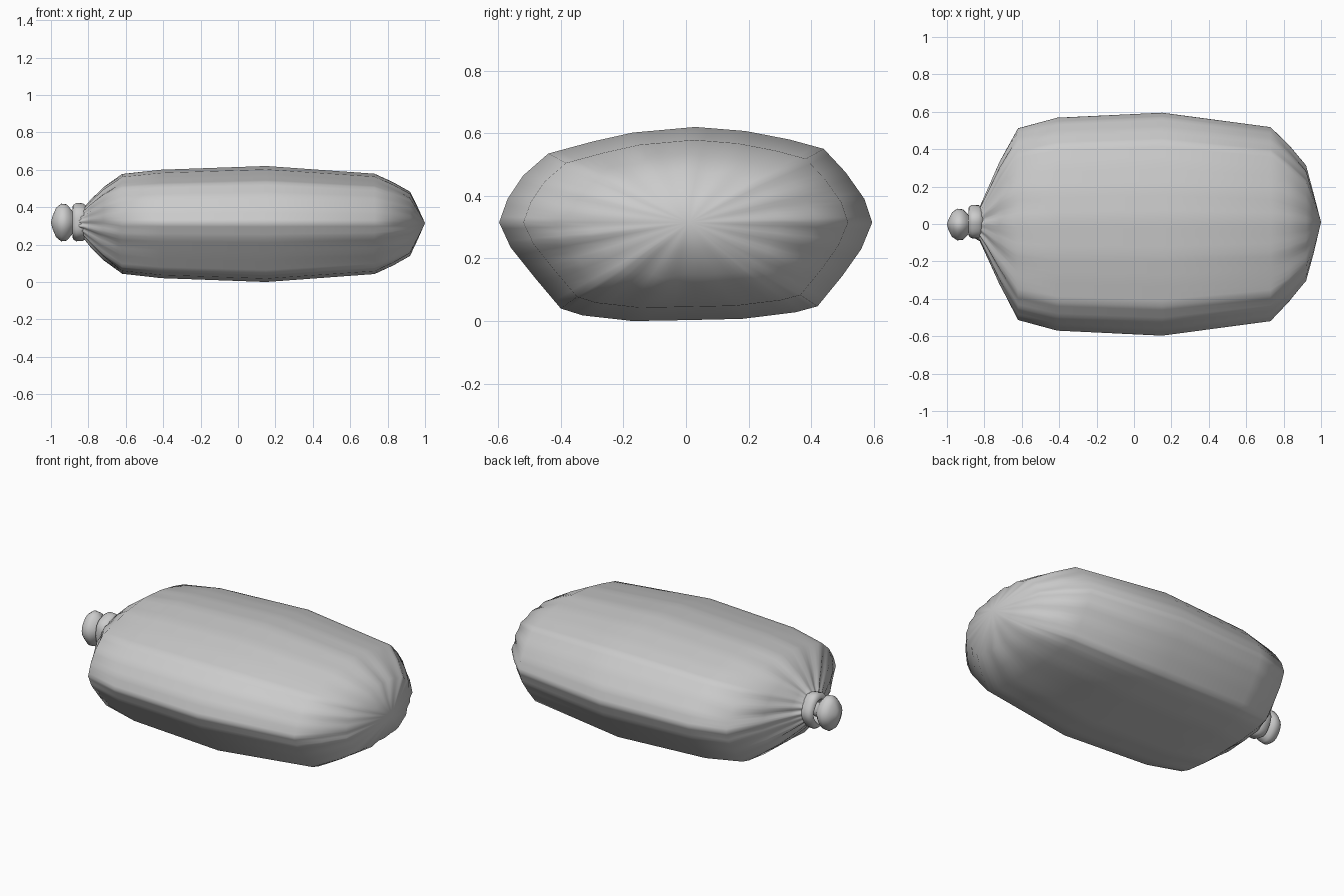
import bpy, bmesh, math
from math import sin, cos, pi

if "Cube" in bpy.data.objects:
    bpy.data.objects.remove(bpy.data.objects["Cube"])

CZ = 0.315  # height of the long axis


def loft(name, rings, caps=True):
    """Skin a list of equal-length point rings; a one-point ring becomes a pole."""
    bm = bmesh.new()
    vs = [[bm.verts.new(p) for p in r] for r in rings]
    for a, b in zip(vs, vs[1:]):
        n = max(len(a), len(b))
        for i in range(n):
            j = (i + 1) % n
            if len(b) == 1:
                bm.faces.new((a[i], a[j], b[0]))
            elif len(a) == 1:
                bm.faces.new((a[0], b[j], b[i]))
            else:
                bm.faces.new((a[i], a[j], b[j], b[i]))
    bmesh.ops.recalc_face_normals(bm, faces=bm.faces)
    me = bpy.data.meshes.new(name)
    bm.to_mesh(me)
    bm.free()
    for p in me.polygons:
        p.use_smooth = True
    ob = bpy.data.objects.new(name, me)
    bpy.context.collection.objects.link(ob)
    return ob


# Widest cross-section of the bag (y, z)
SECTION = [(0.595, 0.315), (0.57, 0.39), (0.51, 0.475), (0.44, 0.55), (0.33, 0.58),
           (0.19, 0.607), (0.03, 0.62), (-0.17, 0.602), (-0.30, 0.573), (-0.44, 0.535),
           (-0.52, 0.465), (-0.57, 0.39), (-0.597, 0.315), (-0.56, 0.235), (-0.48, 0.135),
           (-0.40, 0.04), (-0.33, 0.018), (-0.17, 0.0), (0.0, 0.003), (0.18, 0.007),
           (0.35, 0.028), (0.42, 0.047), (0.50, 0.145), (0.56, 0.23)]
SUB = 4  # points per profile edge


def bag_ring(x, sy, sz, ripple=0.0, roundness=0.0):
    """Scaled section, blended toward an ellipse, with gathered pleats."""
    pts = []
    n = len(SECTION)
    for i in range(n):
        (y0, z0), (y1, z1) = SECTION[i], SECTION[(i + 1) % n]
        for k in range(SUB):
            t = k / SUB
            y, z = y0 + (y1 - y0) * t, z0 + (z1 - z0) * t - CZ
            a = math.atan2(z / 0.31, y / 0.595)
            y += (0.595 * cos(a) - y) * roundness
            z += (0.31 * sin(a) - z) * roundness
            f = 1 + ripple * (0.6 * sin(17 * a + 0.5) + 0.4 * sin(11 * a + 2))
            pts.append((x, y * sy * f, CZ + z * sz * f))
    return pts


# Bag body: neck, shoulders, belly, gathered far end
loft("bag_body", [
    bag_ring(-0.86, 0.12, 0.20, 0.05, 1.0),
    bag_ring(-0.825, 0.145, 0.25, 0.10, 1.0),
    bag_ring(-0.79, 0.27, 0.38, 0.09, 0.7),
    bag_ring(-0.72, 0.54, 0.61, 0.045, 0.3),
    bag_ring(-0.62, 0.86, 0.86),
    bag_ring(-0.41, 0.955, 0.935),
    bag_ring(0.15, 1.0, 1.0),
    bag_ring(0.73, 0.87, 0.865),
    bag_ring(0.83, 0.70, 0.71, 0.015),
    bag_ring(0.92, 0.515, 0.54, 0.035),
    bag_ring(0.96, 0.27, 0.28, 0.03),
    [(1.0, 0.01, CZ)],
])


def lathe(name, profile, cy, cz, sy, lobes, depth, poles):
    """Lobed turning about the x axis; profile is (x, radius)."""
    rings = []
    for x, r in profile:
        if r == 0:
            rings.append([(x, cy, cz)])
            continue
        ring = []
        for i in range(32):
            a = 2 * pi * i / 32
            f = r * (1 + depth * cos(lobes * a))
            ring.append((x, cy + sy * f * cos(a), cz + f * sin(a)))
        rings.append(ring)
    if not poles:
        rings.append(rings[0])
    return loft(name, rings)


# Tie band around the neck
lathe("tie_band", [(-0.885, 0.07), (-0.883, 0.09), (-0.865, 0.102), (-0.83, 0.10),
                   (-0.808, 0.085), (-0.802, 0.065), (-0.84, 0.05)],
      0.01, 0.32, 0.88, 5, 0.03, False)

# Gathered tail beyond the tie
lathe("tail_knob", [(-1.0, 0), (-0.993, 0.03), (-0.973, 0.076), (-0.945, 0.098),
                    (-0.915, 0.094), (-0.892, 0.068), (-0.875, 0.045), (-0.85, 0.04)],
      -0.003, 0.318, 0.84, 4, 0.03, True)
